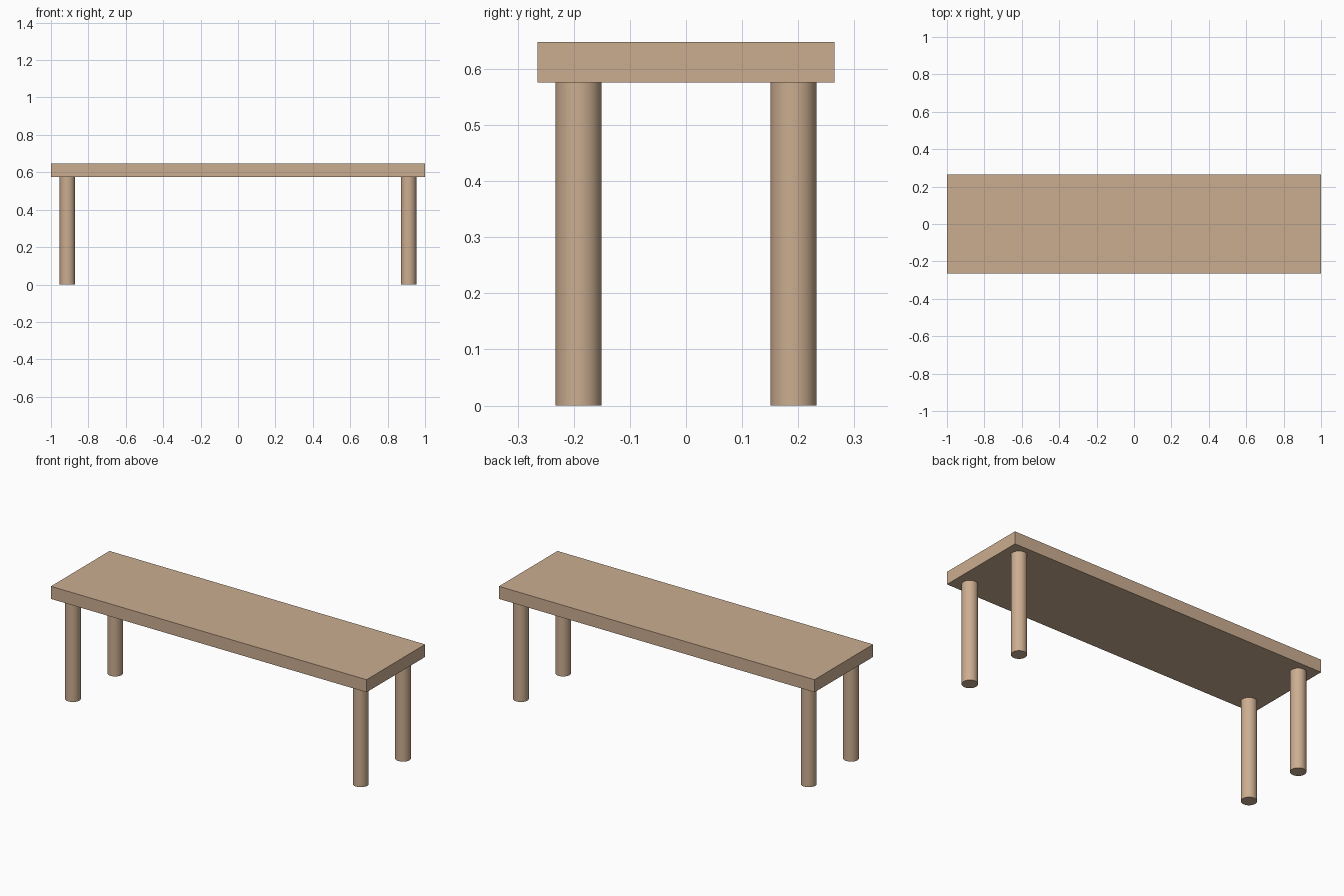
import bpy
import math

if "Cube" in bpy.data.objects:
    bpy.data.objects.remove(bpy.data.objects["Cube"])

wood = bpy.data.materials.new("wood")
wood.diffuse_color = (0.60, 0.42, 0.28, 1)
wood.use_nodes = True
wood.node_tree.nodes["Principled BSDF"].inputs["Base Color"].default_value = wood.diffuse_color

TOP, UNDERSIDE = 0.648, 0.576
LEG_X, LEG_Y, LEG_RADIUS = 0.912, 0.1915, 0.0413

# Flat rectangular seat board
bpy.ops.mesh.primitive_cube_add(size=1, location=(0, 0, (TOP + UNDERSIDE) / 2))
seat = bpy.context.object
seat.name = "seat"
seat.scale = (2.0, 0.53, TOP - UNDERSIDE)
bpy.ops.object.transform_apply(location=False, rotation=False, scale=True)
seat.data.materials.append(wood)


# Round legs, one near each corner
def add_leg(name, x, y):
    bpy.ops.mesh.primitive_cylinder_add(
        vertices=32, radius=LEG_RADIUS, depth=UNDERSIDE, location=(x, y, UNDERSIDE / 2))
    leg = bpy.context.object
    leg.name = name
    leg.data.materials.append(wood)
    bpy.ops.object.shade_smooth_by_angle(angle=math.radians(30))


for side, sx in (("left", -1), ("right", 1)):
    for end, sy in (("front", -1), ("back", 1)):
        add_leg(f"{end}_{side}_leg", sx * LEG_X, sy * LEG_Y)
